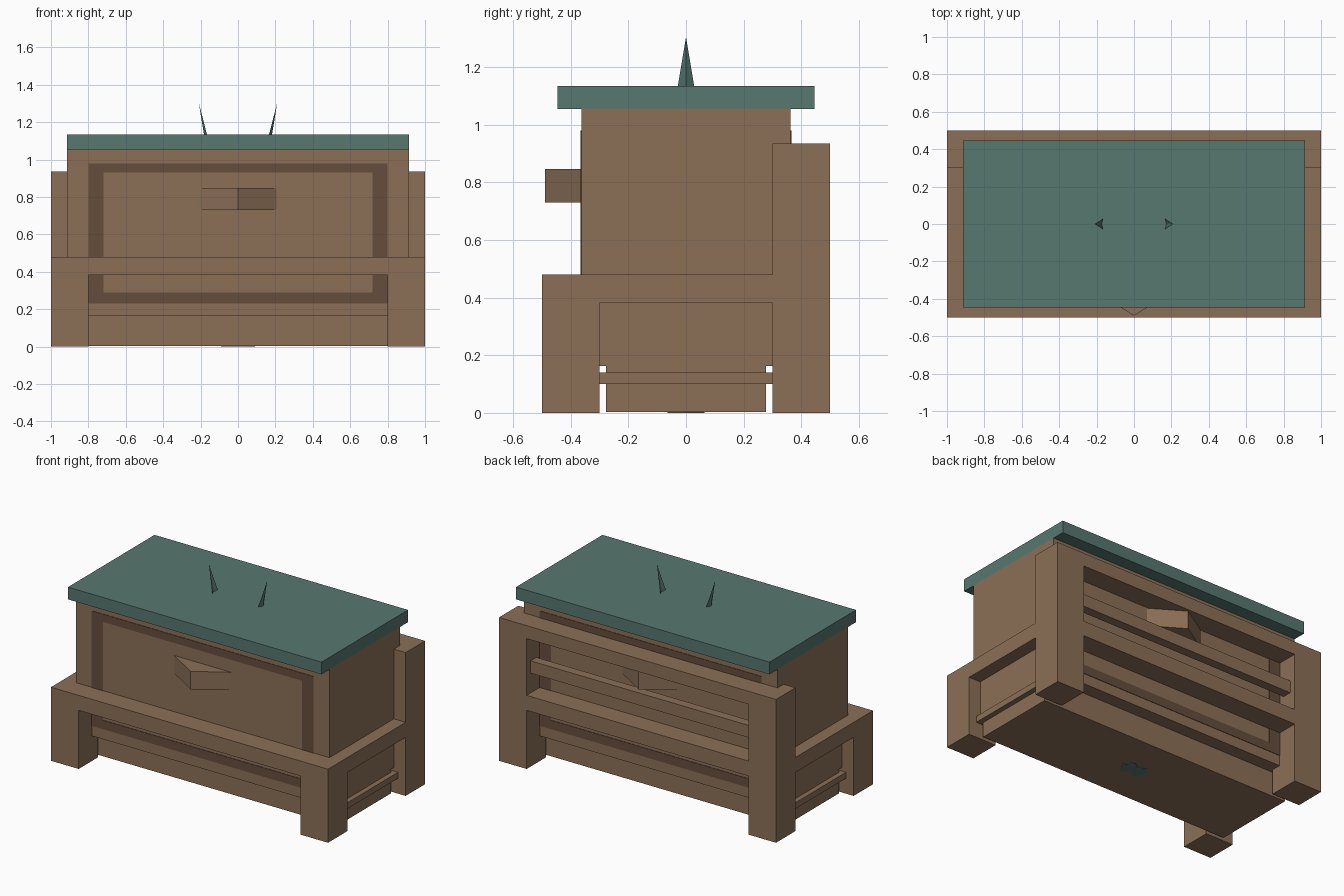
import bpy

if "Cube" in bpy.data.objects:
    bpy.data.objects.remove(bpy.data.objects["Cube"])


def material(name, rgb):
    m = bpy.data.materials.new(name)
    m.diffuse_color = (*rgb, 1.0)
    m.use_nodes = True
    m.node_tree.nodes["Principled BSDF"].inputs["Base Color"].default_value = m.diffuse_color
    return m


WOOD = material("brown wood", (0.26, 0.162, 0.096))
DARK = material("dark brown trim", (0.133, 0.075, 0.045))
TEAL = material("teal green", (0.095, 0.185, 0.162))


def mesh(name, verts, faces, mat):
    me = bpy.data.meshes.new(name)
    me.from_pydata(verts, [], faces)
    me.materials.append(mat)
    ob = bpy.data.objects.new(name, me)
    bpy.context.collection.objects.link(ob)
    return ob


def prism(name, outline, z0, z1, mat):
    """Extrude a counter-clockwise xy outline from z0 to z1."""
    n = len(outline)
    verts = [(x, y, z) for z in (z0, z1) for x, y in outline]
    faces = [tuple(reversed(range(n))), tuple(range(n, 2 * n))]
    faces += [(i, (i + 1) % n, n + (i + 1) % n, n + i) for i in range(n)]
    return mesh(name, verts, faces, mat)


def box(name, x, y, z, mat=WOOD):
    return prism(name, [(x[0], y[0]), (x[1], y[0]), (x[1], y[1]), (x[0], y[1])],
                 z[0], z[1], mat)


# Chest: plinth, body and lid
box("plinth", (-0.912, 0.912), (-0.277, 0.277), (0.003, 0.17))
box("body", (-0.915, 0.915), (-0.363, 0.363), (0.163, 1.056))
box("lid", (-0.915, 0.915), (-0.446, 0.446), (1.055, 1.135), TEAL)

# Legs, side rails and low side slats, mirrored in x
for s, side in ((-1, "left"), (1, "right")):
    outer = sorted((s * 0.8, s * 1.0))
    box(side + "_front_leg", outer, (-0.5, -0.3), (0, 0.48))
    box(side + "_back_leg", outer, (0.3, 0.5), (0, 0.935))
    box(side + "_rail", outer, (-0.3, 0.3), (0.382, 0.48))
    box(side + "_slat", sorted((s * 0.82, s * 0.945)), (-0.3, 0.3), (0.1, 0.14))

# Rails joining the legs
box("front_rail", (-0.8, 0.8), (-0.5, -0.3), (0.382, 0.48))
box("back_low_rail", (-0.8, 0.8), (0.3, 0.5), (0.382, 0.48))
box("back_top_rail", (-0.8, 0.8), (0.3, 0.5), (0.85, 0.935))
box("back_middle_rail", (-0.8, 0.8), (0.40, 0.46), (0.61, 0.69))

# Dark panel borders and wedge handles on the front and back
for s, side in ((-1, "front"), (1, "back")):
    y = sorted((s * 0.36, s * 0.366))
    for sx in (-1, 1):
        box(side + "_border_upright", sorted((sx * 0.72, sx * 0.8)), y, (0.23, 0.98), DARK)
    box(side + "_border_top", (-0.72, 0.72), y, (0.93, 0.98), DARK)
    box(side + "_border_bottom", (-0.72, 0.72), y, (0.23, 0.288), DARK)
    prism(side + "_handle",
          [(s * 0.21, s * 0.36), (0, s * 0.49), (-s * 0.21, s * 0.36)], 0.73, 0.847, WOOD)

# Folded leaf tips poking through the lid
for s, side in ((-1, "left"), (1, "right")):
    ring = [(s * x, s * y, 1.13) for x, y in
            ((0.181, 0), (0.165, 0.029), (0.172, 0), (0.165, -0.029))]
    mesh(side + "_leaf_tip", ring + [(s * 0.21, 0, 1.305)],
         [(0, 1, 4), (1, 2, 4), (2, 3, 4), (3, 0, 4), (0, 3, 2, 1)], TEAL)

# Leaf bases showing under the plinth
for s, side in ((-1, "left"), (1, "right")):
    prism(side + "_leaf_base",
          [(s * x, s * y) for x, y in ((0, -0.03), (0.045, -0.065), (0.09, 0),
                                       (0.045, 0.065), (0, 0.03))], 0, 0.006, TEAL)
